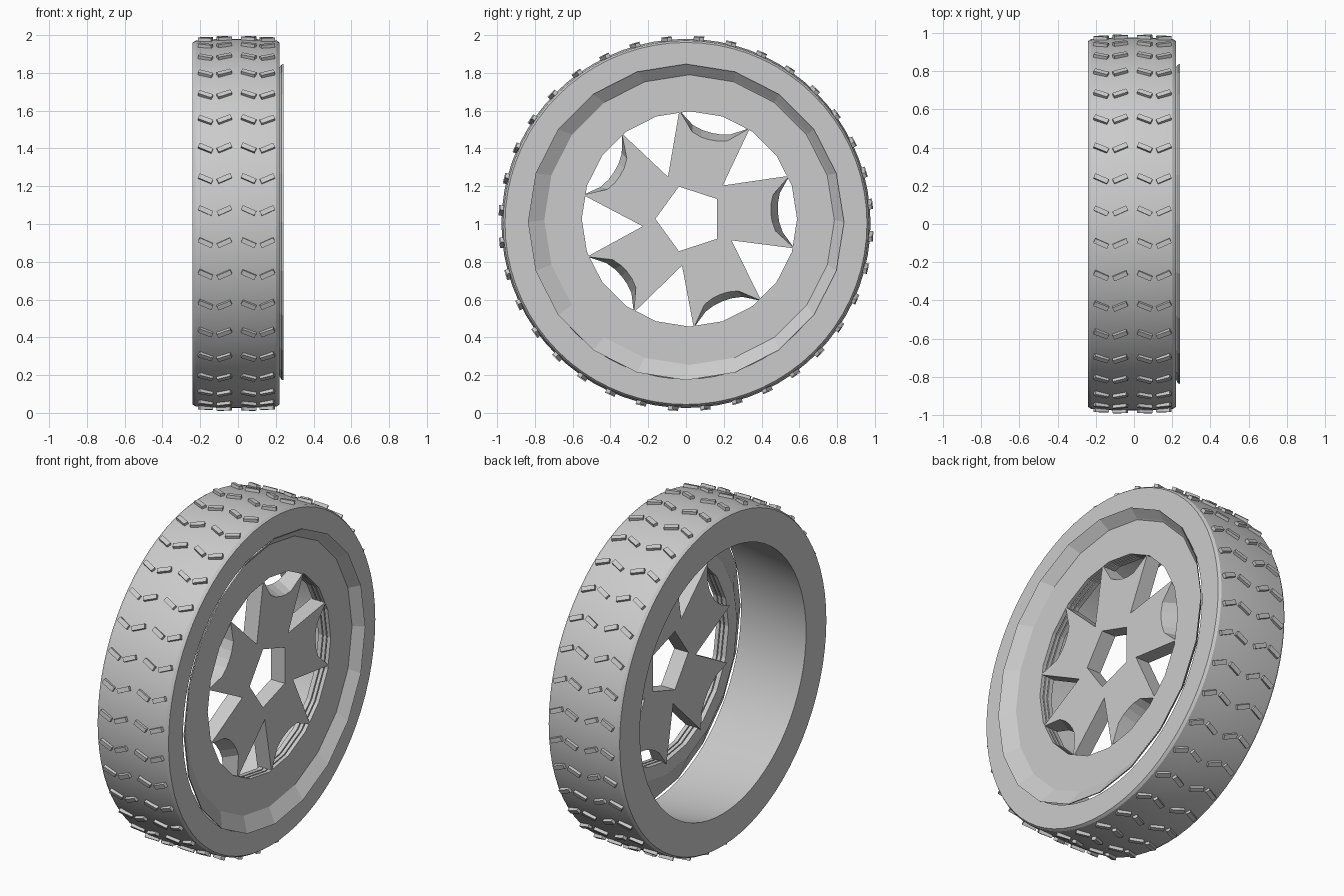
import bpy, bmesh, math
from mathutils import Matrix, Vector

cube = bpy.data.objects.get("Cube")
if cube:
    bpy.data.objects.remove(cube, do_unlink=True)

grey = bpy.data.materials.new("light grey")
grey.use_nodes = True
COLOUR = (0.6, 0.6, 0.6, 1)
grey.diffuse_color = COLOUR
grey.node_tree.nodes["Principled BSDF"].inputs["Base Color"].default_value = COLOUR

CZ = 1.003  # axle height


def finish(name, bm, smooth=None):
    bmesh.ops.remove_doubles(bm, verts=bm.verts, dist=1e-5)
    bmesh.ops.recalc_face_normals(bm, faces=bm.faces)
    mesh = bpy.data.meshes.new(name)
    bm.to_mesh(mesh)
    bm.free()
    mesh.materials.append(grey)
    obj = bpy.data.objects.new(name, mesh)
    bpy.context.collection.objects.link(obj)
    if smooth:
        bpy.ops.object.select_all(action='DESELECT')
        obj.select_set(True)
        bpy.context.view_layer.objects.active = obj
        bpy.ops.object.shade_smooth_by_angle(angle=math.radians(smooth))
    return obj


def ring(name, profile, sides, phase=0.0, smooth=None):
    """Closed ring around the x axis; profile rows are (x, radius, centre y, centre z)."""
    bm = bmesh.new()
    loops = []
    for x, r, cy, cz in profile:
        angles = [phase + 2 * math.pi * i / sides for i in range(sides)]
        loops.append([bm.verts.new((x, cy + r * math.cos(a), cz + r * math.sin(a))) for a in angles])
    for k, lo in enumerate(loops):
        hi = loops[(k + 1) % len(loops)]
        for i in range(sides):
            j = (i + 1) % sides
            bm.faces.new((lo[i], lo[j], hi[j], hi[i]))
    return finish(name, bm, smooth)


# Tyre: crowned tread, flat sidewalls, tapered bore
tyre_profile = [(-0.24, 0.77), (-0.24, 0.958), (-0.225, 0.968), (-0.1, 0.977), (0.08, 0.977),
                (0.205, 0.968), (0.22, 0.958), (0.22, 0.824)]
ring("tyre", [(x, r, 0, CZ) for x, r in tyre_profile], 72, 0, 25)

# Tread blocks: four slanted columns, repeated around the tyre
bm = bmesh.new()
ROWS = 36
columns = [(-0.172, -1, 0.976), (-0.072, 1, 0.981), (0.056, -1, 0.981), (0.156, 1, 0.976)]
for row in range(ROWS):
    phi = math.radians(4) + 2 * math.pi * row / ROWS
    radial = Vector((0, -math.cos(phi), math.sin(phi)))
    tangent = Vector((0, math.sin(phi), math.cos(phi)))
    for x, side, r in columns:
        slant = math.radians(24) * side
        along = Vector((math.cos(slant), 0, 0)) + tangent * math.sin(slant)
        across = along.cross(radial)
        centre = Vector((x, 0, CZ)) + radial * (r - 0.003)
        mat = Matrix((along * 0.078, across * 0.026, radial * 0.03)).transposed().to_4x4()
        mat.translation = centre
        bmesh.ops.create_cube(bm, size=1, matrix=mat)
finish("tread_blocks", bm)

# Rim dish: raised lip, sloped band, flat ring, stepped opening
WY, WZ = 0.018, 1.027  # centre of the wheel face
dish = [(0.24, 0.837, 0, 1.01), (0.19, 0.768, 0.018, 1.022), (0.19, 0.57, WY, WZ)]
for x in (0.168, 0.142):
    dish += [(x, 0.57, WY, WZ), (x, 0.578, WY, WZ), (x - 0.006, 0.578, WY, WZ), (x - 0.006, 0.57, WY, WZ)]
dish += [(0.11, 0.57, WY, WZ), (0.11, 0.65, WY, WZ), (0.178, 0.755, 0.016, 1.02), (0.231, 0.835, 0, 1.01)]
ring("rim_dish", dish, 20, math.pi / 2)

# Spokes: five flared arms with scalloped ends around a five-sided hole
outline_front = [(-9, 0.18), (0, 0.25), (11.3, 0.577), (19, 0.46), (25, 0.438), (31, 0.432), (37, 0.438),
                 (43, 0.46), (50.3, 0.577), (72, 0.25), (63, 0.18)]
outline_back = [(a, r + (0.038 if 12 < a < 50 else 0)) for a, r in outline_front]
bm = bmesh.new()


def spoke_point(x, deg, r):
    a = math.radians(deg)
    return bm.verts.new((x, WY + r * math.cos(a), WZ + r * math.sin(a)))


for k in range(5):
    start = 45 + 72 * k
    front = [spoke_point(0.189, start + a, r) for a, r in outline_front]
    back = [spoke_point(0.098, start + a, r) for a, r in outline_back]
    bm.faces.new(front)
    bm.faces.new(back[::-1])
    n = len(front)
    for i in range(n):
        j = (i + 1) % n
        # Skip the seams shared by neighbouring arms
        if (i, j) in ((0, 1), (n - 2, n - 1)):
            continue
        bm.faces.new((front[i], back[i], back[j], front[j]))
finish("spokes", bm)
